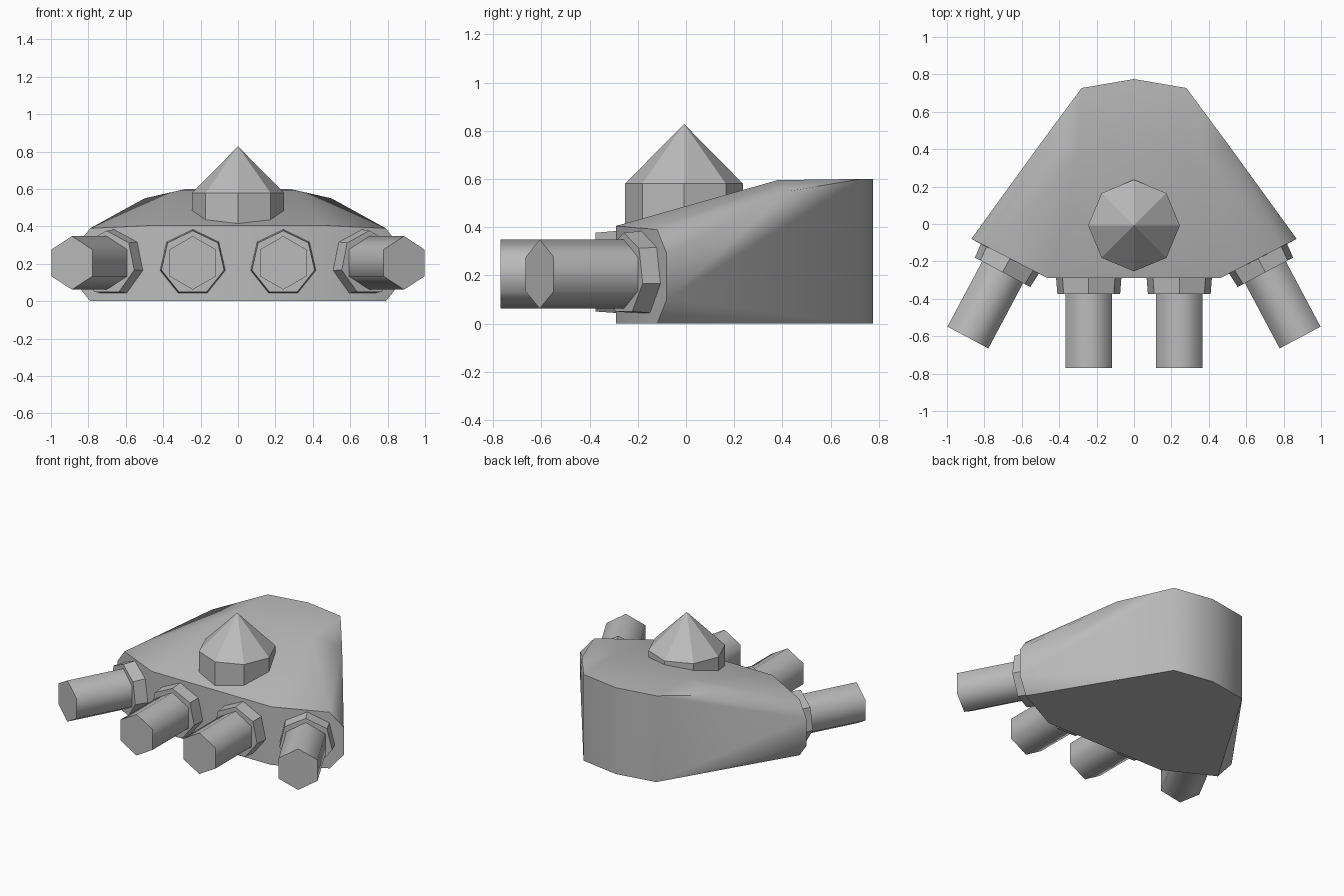
import bpy, bmesh, math
from mathutils import Matrix, Vector

cube = bpy.data.objects.get("Cube")
if cube:
    bpy.data.objects.remove(cube, do_unlink=True)

GREY = (0.5, 0.5, 0.5, 1)
mat = bpy.data.materials.new("plain grey")
mat.use_nodes = True
mat.diffuse_color = GREY
mat.node_tree.nodes["Principled BSDF"].inputs["Base Color"].default_value = GREY


def finish(name, bm, angle):
    """Turn a bmesh into a named, shaded object."""
    bmesh.ops.recalc_face_normals(bm, faces=bm.faces)
    mesh = bpy.data.meshes.new(name)
    bm.to_mesh(mesh)
    bm.free()
    mesh.materials.append(mat)
    obj = bpy.data.objects.new(name, mesh)
    bpy.context.collection.objects.link(obj)
    bpy.ops.object.select_all(action='DESELECT')
    obj.select_set(True)
    bpy.context.view_layer.objects.active = obj
    bpy.ops.object.shade_smooth_by_angle(angle=math.radians(angle))
    return obj


def prism(name, sides, r_back, r_front, length, front, yaw, angle):
    """Point-up prism along the toe direction, its front face centred at front."""
    bm = bmesh.new()
    bmesh.ops.create_cone(bm, cap_ends=True, segments=sides,
                          radius1=r_back, radius2=r_front, depth=length)
    bm.transform(Matrix.Translation((0, 0, -length / 2)))
    # the first corner lies on +y; tip the axis to -y so that it points up
    place = (Matrix.Translation(front) @ Matrix.Rotation(yaw, 4, 'Z')
             @ Matrix.Rotation(math.pi / 2, 4, 'X'))
    bm.transform(place)
    return finish(name, bm, angle)


# Body: wedge hull, wide and low at the toes, tall at the heel
half = [
    (0, 0.775, 0), (0, 0.775, 0.6), (0.28, 0.727, 0), (0.28, 0.727, 0.6),
    (0.30, 0.38, 0.595), (0.50, 0.43, 0.55),
    (0.87, -0.08, 0.29), (0.87, -0.08, 0.10),
    (0.79, -0.12, 0.39), (0.79, -0.12, 0),
    (0.46, -0.29, 0.405), (0.46, -0.29, 0),
]
bm = bmesh.new()
for x, y, z in half:
    for side in ((1, -1) if x else (1,)):
        bm.verts.new((x * side, y, z))
bmesh.ops.convex_hull(bm, input=bm.verts)
bmesh.ops.dissolve_limit(bm, angle_limit=math.radians(2),
                         verts=bm.verts, edges=bm.edges)
finish("foot_body", bm, 46)

# Ankle spike: octagonal drum with a pointed cap
bm = bmesh.new()
rings = []
for z in (0.36, 0.58):
    rings.append([bm.verts.new((0.245 * math.cos(i * math.pi / 4),
                                0.245 * math.sin(i * math.pi / 4) - 0.008, z))
                  for i in range(8)])
tip = bm.verts.new((0, -0.008, 0.828))
bm.faces.new(rings[0])
for i in range(8):
    j = (i + 1) % 8
    bm.faces.new((rings[0][i], rings[0][j], rings[1][j], rings[1][i]))
    bm.faces.new((rings[1][i], rings[1][j], tip))
finish("ankle_spike", bm, 20)

# Toes: seven-sided collar and six-sided claw, two straight and two splayed
toes = [("inner", 0.242, -0.77, 0), ("outer", 0.888, -0.607, 28)]
for label, x, y, splay in toes:
    for side, word in ((1, "left"), (-1, "right")):
        yaw = math.radians(splay) * side
        end = Vector((x * side, y, 0.205))
        ahead = Vector((math.sin(yaw), -math.cos(yaw), 0))
        prism(f"{word}_{label}_claw", 6, 0.143, 0.143, 0.55, end, yaw, 65)
        prism(f"{word}_{label}_collar", 7, 0.185, 0.172, 0.16,
              end - ahead * 0.395, yaw, 30)
